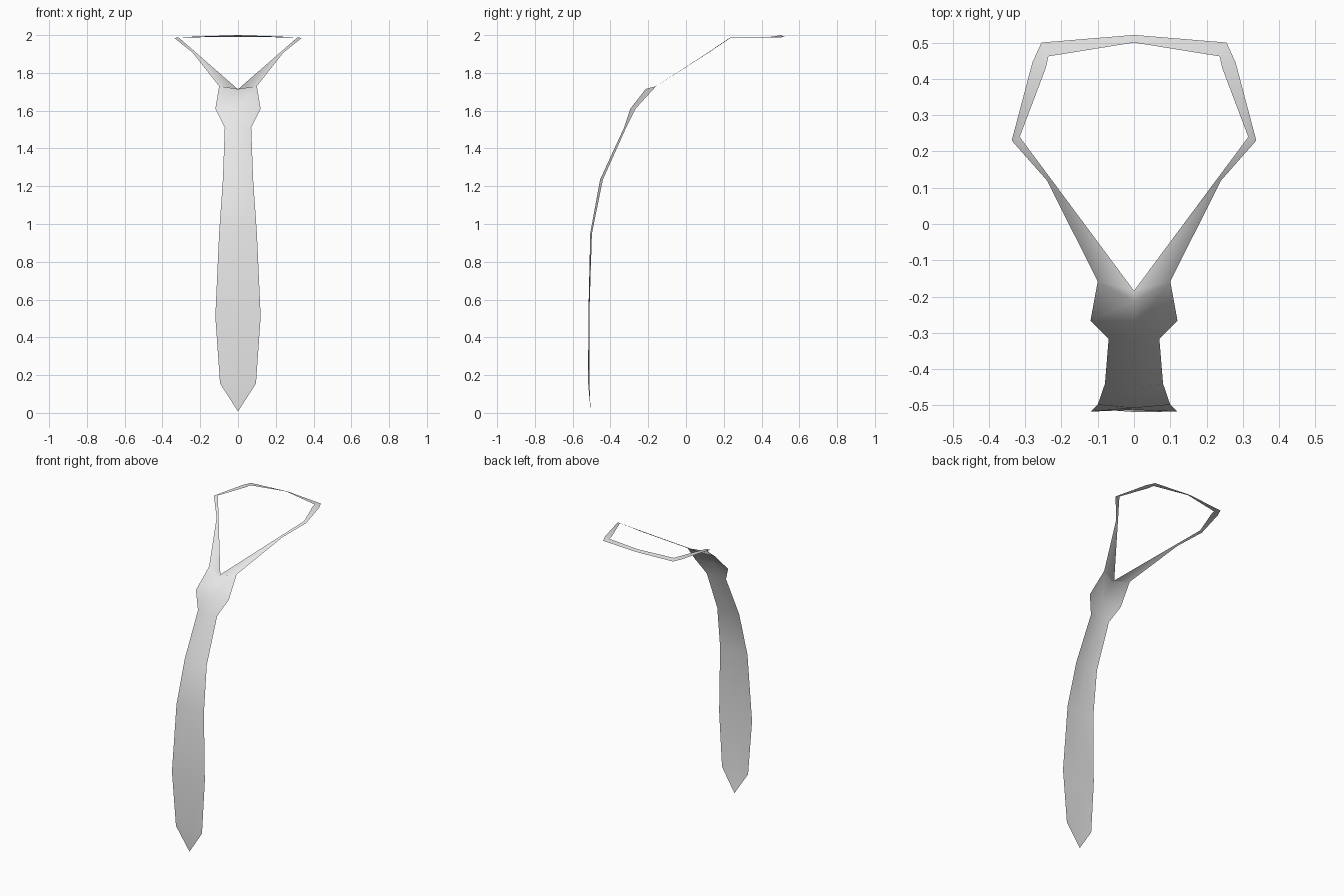
import bpy, bmesh

if "Cube" in bpy.data.objects:
    bpy.data.objects.remove(bpy.data.objects["Cube"])

# Single fabric colour
fabric = bpy.data.materials.new("light grey fabric")
fabric.diffuse_color = (0.8, 0.8, 0.8, 1)
fabric.use_nodes = True
fabric.node_tree.nodes["Principled BSDF"].inputs["Base Color"].default_value = fabric.diffuse_color

bm = bmesh.new()


def vert(x, y, z):
    return bm.verts.new((x, y, z))


# Blade and knot rows: half width, edge y, centre y, edge z, centre z
rows = [
    (0.095, -0.511, -0.518, 0.155, 0.155),
    (0.120, -0.517, -0.512, 0.51, 0.51),
    (0.100, -0.498, -0.507, 0.95, 0.95),
    (0.080, -0.440, -0.455, 1.235, 1.235),
    (0.070, -0.317, -0.328, 1.51, 1.51),
    (0.120, -0.267, -0.295, 1.61, 1.61),
    (0.100, -0.158, -0.213, 1.73, 1.715),
]
# Neck loop pairs: outer point, inner point
loop = [
    ((0.24, 0.12, 1.907), (0.222, 0.115, 1.907)),
    ((0.337, 0.23, 1.985), (0.315, 0.24, 1.988)),
    ((0.28, 0.445, 1.988), (0.243, 0.43, 1.990)),
    ((0.255, 0.50, 1.988), (0.236, 0.462, 1.992)),
]

# Vertices shared by both halves
tip = vert(0, -0.505, 0.008)
centres = [vert(0, r[2], r[4]) for r in rows]
notch = vert(0, -0.184, 1.713)
back_pair = (vert(0, 0.521, 1.991), vert(0, 0.50, 2.0))

for s in (1, -1):
    def face(*vs):
        bm.faces.new(vs if s > 0 else vs[::-1])

    # Blade and knot half
    edges = [vert(s * r[0], r[1], r[3]) for r in rows]
    face(tip, edges[0], centres[0])
    for i in range(len(rows) - 1):
        face(centres[i], edges[i], edges[i + 1], centres[i + 1])
    face(centres[-1], edges[-1], notch)

    # Neck loop half
    pairs = [(edges[-1], notch)]
    pairs += [(vert(s * o[0], *o[1:]), vert(s * i[0], *i[1:])) for o, i in loop]
    pairs.append(back_pair)
    for (o1, i1), (o2, i2) in zip(pairs, pairs[1:]):
        face(i1, o1, o2, i2)

for f in bm.faces:
    f.smooth = True
mesh = bpy.data.meshes.new("necktie")
bm.to_mesh(mesh)
bm.free()
mesh.materials.append(fabric)
bpy.context.collection.objects.link(bpy.data.objects.new("necktie", mesh))
